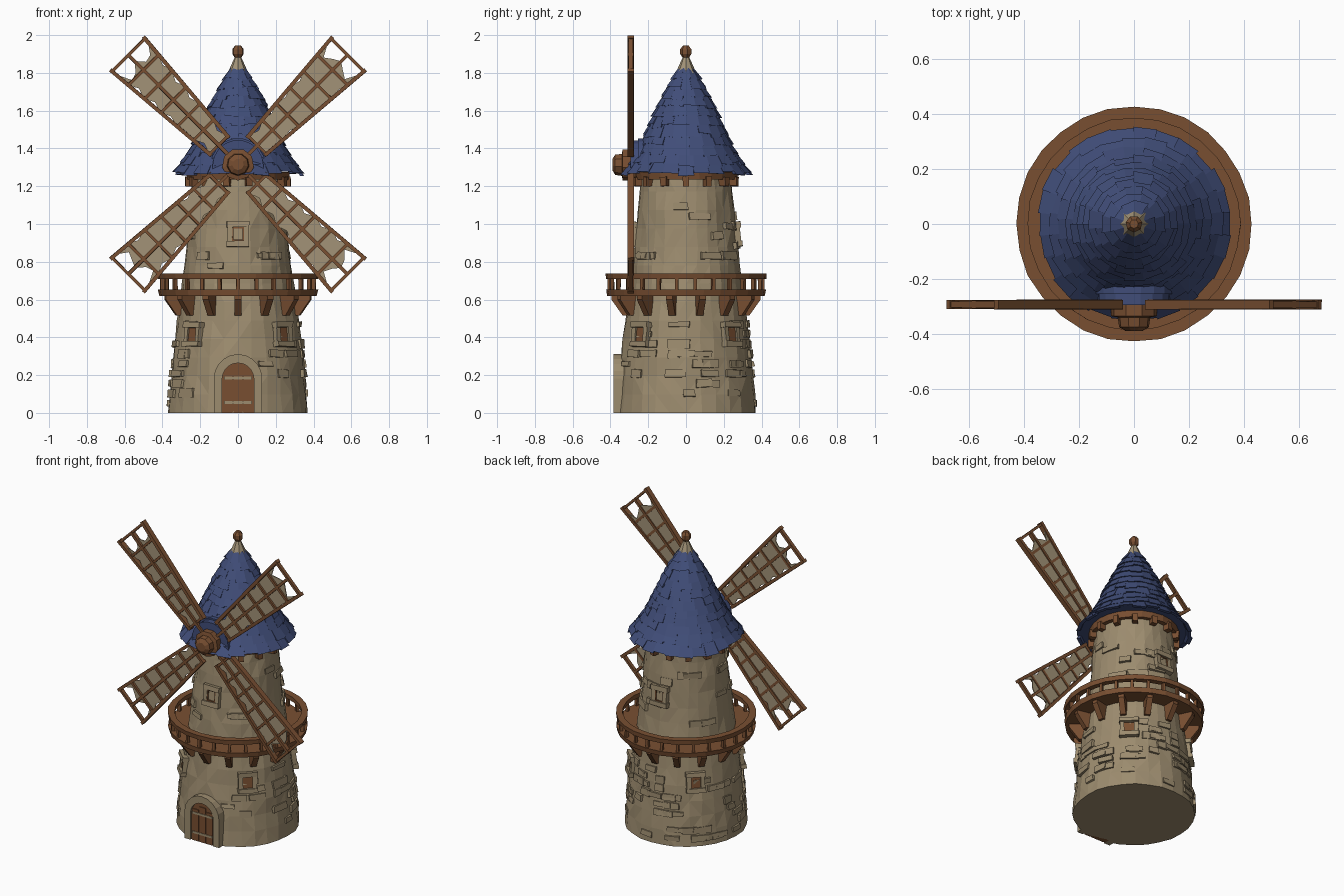
import bpy, bmesh, math, random
from mathutils import Matrix, Vector

if "Cube" in bpy.data.objects:
    bpy.data.objects.remove(bpy.data.objects["Cube"])

random.seed(4)
R = random.uniform


def material(name, col):
    m = bpy.data.materials.new(name)
    m.diffuse_color = (*col, 1)
    m.use_nodes = True
    m.node_tree.nodes["Principled BSDF"].inputs["Base Color"].default_value = m.diffuse_color
    return m


STONE = material("tan stone", (0.335, 0.262, 0.158))
WOOD = material("brown wood", (0.19, 0.078, 0.031))
BLUE = material("blue shingle", (0.052, 0.075, 0.19))
CLOTH = material("sail cloth", (0.36, 0.29, 0.185))


def finish(name, bm, mat):
    bmesh.ops.recalc_face_normals(bm, faces=bm.faces)
    me = bpy.data.meshes.new(name)
    bm.to_mesh(me)
    bm.free()
    me.materials.append(mat)
    ob = bpy.data.objects.new(name, me)
    bpy.context.collection.objects.link(ob)
    return ob


def around(a):  # angle 0 faces the front (-y)
    return Matrix.Rotation(a, 4, 'Z')


def box(bm, c, s, mat=Matrix(), jit=0.0):
    m = mat @ Matrix.Translation(c) @ Matrix.Diagonal((*s, 1))
    vs = bmesh.ops.create_cube(bm, size=1, matrix=m)['verts']
    for v in vs:
        v.co += Vector((R(-jit, jit), R(-jit, jit), R(-jit, jit)))


def beam(bm, p, q, w, d, mat=Matrix(), jit=0.0):
    # beam from p to q, width w in its plane, depth d along y
    p, q = Vector(p), Vector(q)
    z = (q - p).normalized()
    y = Vector((0, 1, 0))
    x = y.cross(z).normalized()
    y = z.cross(x)
    rot = Matrix((x, y, z)).transposed().to_4x4()
    box(bm, (0, 0, 0), (w, d, (q - p).length), mat @ Matrix.Translation((p + q) / 2) @ rot, jit)


def lathe(bm, prof, n, closed=False, jit=0.0):
    rings = [[bm.verts.new((r * math.sin(t) + R(-jit, jit), -r * math.cos(t) + R(-jit, jit), z))
              for t in (2 * math.pi * i / n for i in range(n))] for r, z in prof]
    pairs = list(zip(rings, rings[1:]))
    if closed:
        pairs.append((rings[-1], rings[0]))
    else:
        bm.faces.new(rings[0])
        bm.faces.new(rings[-1])
    for a, b in pairs:
        for i in range(n):
            j = (i + 1) % n
            bm.faces.new((a[i], a[j], b[j], b[i]))


def plate(bm, pts, y0, y1, mat=Matrix()):
    # outline of (x, z) points extruded between two y values
    a = [bm.verts.new(mat @ Vector((x, y0, z))) for x, z in pts]
    b = [bm.verts.new(mat @ Vector((x, y1, z))) for x, z in pts]
    bm.faces.new(a)
    bm.faces.new(b[::-1])
    for i in range(len(a)):
        j = (i + 1) % len(a)
        bm.faces.new((a[i], a[j], b[j], b[i]))


def interp(prof, z):
    for (r0, z0), (r1, z1) in zip(prof, prof[1:]):
        if z <= z1:
            return r0 + (r1 - r0) * (z - z0) / (z1 - z0)
    return prof[-1][0]


# Tower wall, slightly uneven facets
TOWER = [(0.372, 0), (0.345, 0.3), (0.308, 0.6), (0.285, 0.74), (0.238, 1.27)]
bm = bmesh.new()
lathe(bm, [(interp(TOWER, z), z) for z in (i * 1.27 / 13 for i in range(14))], 28, jit=0.005)
bmesh.ops.triangulate(bm, faces=[f for f in bm.faces if len(f.verts) == 4])
finish("tower_wall", bm, STONE)

# Raised stones, dense near the ground and sparse above
bm = bmesh.new()
for k in range(95):
    z = R(0.03, 0.5) if k < 70 else R(0.74, 1.15)
    z = round(z / 0.052) * 0.052
    a = R(0.42, 2 * math.pi - 0.42)
    m = around(a) @ Matrix.Translation((0, -interp(TOWER, z) + 0.006, z)) @ Matrix.Rotation(-0.1, 4, 'X')
    box(bm, (0, 0, 0), (R(0.06, 0.12), 0.028, R(0.028, 0.046)), m, 0.004)
finish("raised_stones", bm, STONE)

# Windows: four low on the diagonals, one high at front and back
frames, panes, trims = bmesh.new(), bmesh.new(), bmesh.new()
for a, z in [(math.pi / 4 + i * math.pi / 2, 0.415) for i in range(4)] + [(0, 0.945), (math.pi, 0.945)]:
    m = around(a) @ Matrix.Translation((0, -interp(TOWER, z), z)) @ Matrix.Rotation(-0.1, 4, 'X')
    for s in (-1, 1):
        box(frames, (s * 0.043, 0, 0), (0.026, 0.04, 0.085), m, 0.003)
        box(frames, (0, -0.003, s * 0.051), (0.12, 0.05, 0.03), m, 0.003)
    if z < 0.6:
        box(panes, (0, 0, 0), (0.06, 0.02, 0.075), m)
    else:
        for s in (-1, 1):
            box(panes, (s * 0.028, 0, 0), (0.008, 0.036, 0.075), m)
            box(panes, (0, 0, s * 0.034), (0.06, 0.036, 0.008), m)
        box(trims, (0, 0, 0), (0.055, 0.02, 0.07), m)
finish("window_surrounds", frames, STONE)
finish("window_panes", panes, WOOD)
finish("upper_window_fill", trims, STONE)


# Arched door and its stone surround
def arch(r, zc, n=10):
    return [(r, 0)] + [(r * math.cos(math.pi * i / n), zc + r * math.sin(math.pi * i / n))
                       for i in range(n + 1)] + [(-r, 0)]


bm = bmesh.new()
plate(bm, arch(0.128, 0.183) + arch(0.084, 0.18)[::-1], -0.384, -0.29)
finish("door_surround", bm, STONE)
bm = bmesh.new()
plate(bm, arch(0.086, 0.178), -0.372, -0.3)
for x in (-0.052, 0, 0.052):
    box(bm, (x, -0.372, 0.105 + 0.012 * (x == 0)), (0.046, 0.012, 0.21 + 0.024 * (x == 0)))
finish("door", bm, WOOD)
bm = bmesh.new()
for z in (0.055, 0.185):
    box(bm, (0, -0.376, z), (0.15, 0.01, 0.014))
finish("door_straps", bm, STONE)

# Balcony: floor, railing, posts and sloping brackets
bm = bmesh.new()
lathe(bm, [(0.28, 0.62), (0.418, 0.62), (0.424, 0.652), (0.28, 0.652)], 28, True, 0.002)
finish("balcony_floor", bm, WOOD)
bm = bmesh.new()
lathe(bm, [(0.388, 0.708), (0.424, 0.708), (0.428, 0.738), (0.386, 0.738)], 28, True, 0.002)
finish("balcony_rail", bm, WOOD)
bm = bmesh.new()
for i in range(26):
    box(bm, (0, -0.405, 0.68), (0.018, 0.02, 0.07), around(2 * math.pi * i / 26), 0.002)
finish("balcony_posts", bm, WOOD)
bm = bmesh.new()
for i in range(14):
    m = around(2 * math.pi * i / 14) @ Matrix.Rotation(math.pi / 2, 4, 'Z')
    # in this turned frame -x points outward
    plate(bm, [(-0.29, 0.63), (-0.395, 0.63), (-0.395, 0.6), (-0.335, 0.515), (-0.29, 0.515)],
          -0.018, 0.018, Matrix.Rotation(2 * math.pi * i / 14 + math.pi / 2, 4, 'Z'))
finish("balcony_brackets", bm, WOOD)

# Wooden ring and stubs below the eaves
bm = bmesh.new()
lathe(bm, [(0.22, 1.235), (0.268, 1.235), (0.275, 1.275), (0.22, 1.275)], 24, True, 0.002)
for i in range(14):
    box(bm, (0, -0.25, 1.225), (0.034, 0.06, 0.05), around(2 * math.pi * (i + 0.5) / 14), 0.003)
finish("eaves_ring", bm, WOOD)

# Roof core and rows of uneven shingles
ROOF = [(0.345, 1.27), (0.29, 1.34), (0.242, 1.42), (0.185, 1.555), (0.12, 1.69), (0.045, 1.82)]
bm = bmesh.new()
lathe(bm, [(r - 0.012, z + 0.008) for r, z in ROOF], 24)
finish("roof_core", bm, BLUE)
bm = bmesh.new()
ROWS = 11
for k in range(ROWS):
    z0 = 1.272 + k * 0.55 / ROWS
    z1 = min(z0 + 0.07, 1.825)
    n = max(9, round(26 - 1.6 * k))
    for i in range(n):
        t0 = 2 * math.pi * (i + 0.5 * (k % 2)) / n
        t1 = t0 + 2 * math.pi / n * 1.02
        low, lift = z0 + R(-0.014, 0.008), R(0.004, 0.013)
        vs = []
        for t in (t0, t1):
            zz = low + R(-0.005, 0.005)
            r0, r1 = interp(ROOF, max(zz, 1.27)), interp(ROOF, z1) - 0.004
            for r, z in ((r0 + lift, zz), (r1, z1), (r1 - 0.012, z1), (r0 - 0.014, zz)):
                vs.append(bm.verts.new((r * math.sin(t), -r * math.cos(t), z)))
        a, b = vs[:4], vs[4:]
        bm.faces.new(a)
        bm.faces.new(b)
        for q in range(4):
            bm.faces.new((a[q], a[(q + 1) % 4], b[(q + 1) % 4], b[q]))
finish("roof_shingles", bm, BLUE)

# Small curved hood over the sail axle
bm = bmesh.new()
for k, (r, y) in enumerate(((0.135, -0.295), (0.145, -0.255), (0.15, -0.215))):
    n = 9
    ring = [(r * math.cos(math.pi * i / n), 1.31 + r * math.sin(math.pi * i / n)) for i in range(n + 1)]
    plate(bm, ring + [(-r, 1.275), (r, 1.275)], y, y + 0.08)
finish("axle_hood", bm, BLUE)

# Roof tip and finial
bm = bmesh.new()
lathe(bm, [(0.058, 1.798), (0.048, 1.815), (0.014, 1.89)], 8)
finish("roof_tip", bm, CLOTH)
bm = bmesh.new()
lathe(bm, [(0.014, 1.875), (0.031, 1.9), (0.031, 1.925), (0.016, 1.945)], 7)
finish("finial", bm, WOOD)

# Hub with a stepped front cap
HUB = 1.315
bm = bmesh.new()
lathe(bm, [(0.06, -0.2), (0.06, 0.25), (0.085, 0.26), (0.085, 0.335), (0.06, 0.34), (0.055, 0.375), (0.03, 0.39)], 9)
bm.transform(Matrix.Translation((0, 0, HUB)) @ Matrix.Rotation(math.pi / 2, 4, 'X'))
finish("sail_hub", bm, WOOD)

# Four sails: lattice frames and torn cloth
names = ("upper_right", "lower_right", "lower_left", "upper_left")
U0, U1, W0, W1 = 0.145, 0.82, 0.066, 0.124
width = lambda u: W0 + (W1 - W0) * (u - U0) / (U1 - U0)
Y = -0.293
for k, nm in enumerate(names):
    m = Matrix.Translation((0, Y, HUB)) @ Matrix.Rotation(math.pi / 4 + k * math.pi / 2, 4, 'Y')
    wood, cloth = bmesh.new(), bmesh.new()
    bars = [U0 + (U1 - U0) * i / 6 for i in range(7)]
    beam(wood, (0, 0, 0.04), (0, 0, U1 + 0.005), 0.018, 0.03, m, 0.001)
    for s in (-1, 1):
        beam(wood, (s * W0, 0, U0 - 0.012), (s * W1, 0, U1 + 0.012), 0.02, 0.034, m, 0.001)
        edge = []
        for i in range(5):
            u, h = bars[i] + 0.005, (bars[1] - bars[0]) / 2
            edge += [(s * width(u), u), (s * (width(u + h) - R(0.008, 0.026)), u + h)]
        edge += [(s * width(bars[5]), bars[5]), (s * (width(U1) - 0.006), U1 - 0.03),
                 (s * 0.08, bars[5] + R(0.0, 0.04)), (s * 0.04, bars[5] + R(0.01, 0.05)), (s * 0.004, U1 - 0.05)]
        plate(cloth, [(s * 0.004, U0 + 0.005)] + edge, 0.001, 0.007, m)
    for u in bars:
        beam(wood, (-width(u), 0, u), (width(u), 0, u), 0.016, 0.024, m, 0.001)
    finish("sail_frame_" + nm, wood, WOOD)
    finish("sail_cloth_" + nm, cloth, CLOTH)
